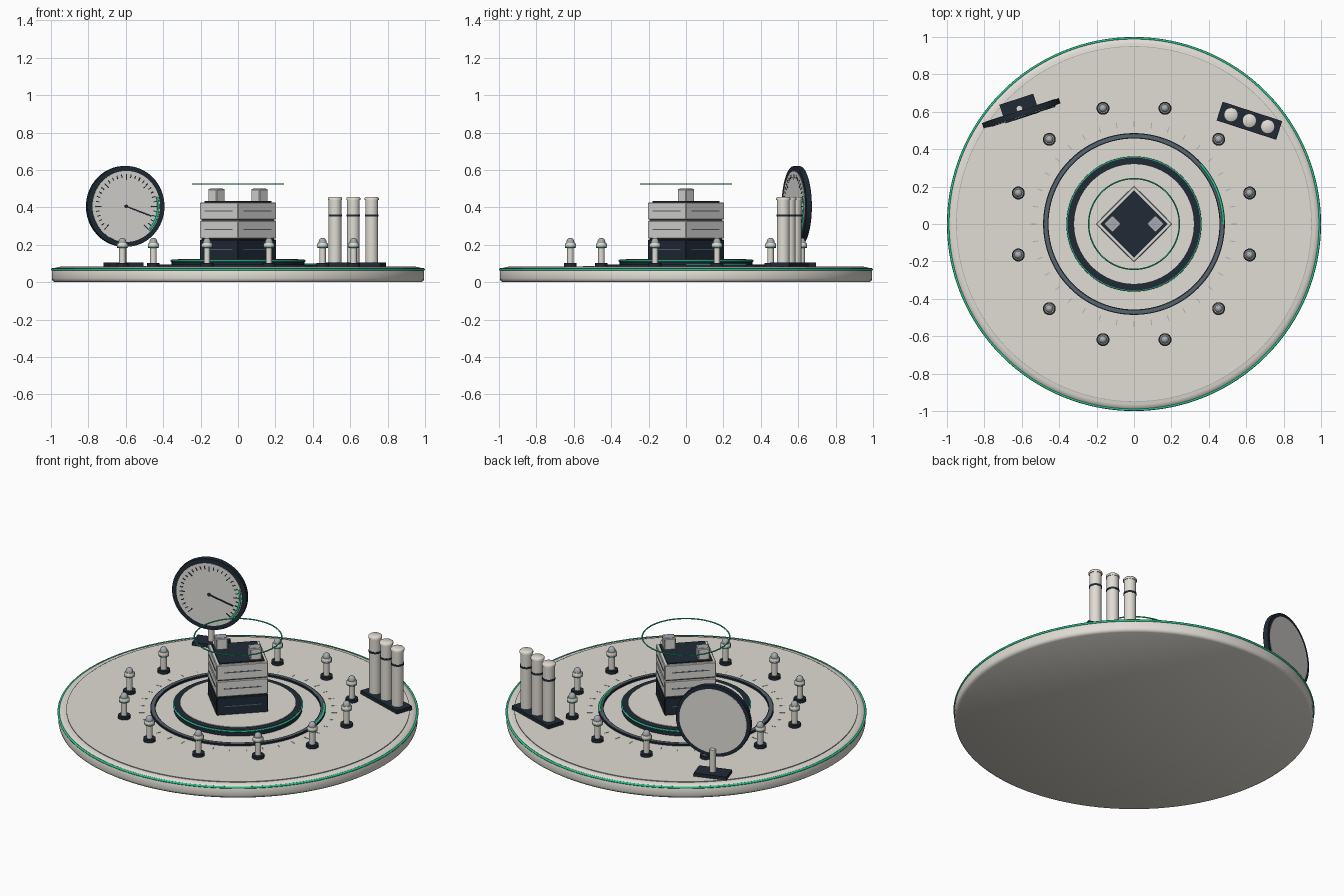
import bpy, bmesh
from math import pi, radians, cos, sin
from mathutils import Matrix, Vector

cube = bpy.data.objects.get("Cube")
if cube:
    bpy.data.objects.remove(cube, do_unlink=True)


def material(name, rgb):
    m = bpy.data.materials.new(name)
    m.use_nodes = True
    m.diffuse_color = (*rgb, 1)
    m.node_tree.nodes["Principled BSDF"].inputs["Base Color"].default_value = (*rgb, 1)
    return m


PALE = material("pale stone", (0.75, 0.72, 0.66))
COOL = material("cool white", (0.72, 0.71, 0.68))
DARK = material("dark navy", (0.014, 0.023, 0.036))
STEEL = material("steel grey", (0.38, 0.41, 0.45))
SLATE = material("slate grey", (0.10, 0.125, 0.16))
GREEN = material("signal green", (0.02, 0.58, 0.29))


def finish(name, bm, mat, matrix, smooth):
    bmesh.ops.recalc_face_normals(bm, faces=bm.faces[:])
    me = bpy.data.meshes.new(name)
    bm.to_mesh(me)
    bm.free()
    me.materials.append(mat)
    if smooth:
        me.shade_smooth()
        me.set_sharp_from_angle(angle=radians(50))
    ob = bpy.data.objects.new(name, me)
    bpy.context.collection.objects.link(ob)
    ob.matrix_world = matrix
    return ob


def lathe(name, profile, mat, matrix=Matrix(), segs=32, start=0, sweep=2 * pi):
    """Revolve an (r, z) profile about local z."""
    bm = bmesh.new()
    turn = Matrix.Rotation(start, 3, 'Z')
    vs = [bm.verts.new(turn @ Vector((r, 0, z))) for r, z in profile]
    es = [bm.edges.new(p) for p in zip(vs, vs[1:])]
    bmesh.ops.spin(bm, geom=vs + es, cent=(0, 0, 0), axis=(0, 0, 1),
                   angle=sweep, steps=segs, use_duplicate=False)
    bmesh.ops.remove_doubles(bm, verts=bm.verts[:], dist=1e-5)
    return finish(name, bm, mat, matrix, True)


def disc(name, r, z0, z1, mat, matrix=Matrix(), segs=32):
    return lathe(name, [(0, z0), (r, z0), (r, z1), (0, z1)], mat, matrix, segs)


def ring(name, r0, r1, z0, z1, mat, matrix=Matrix(), segs=96):
    loop = [(r0, z0), (r1, z0), (r1, z1), (r0, z1), (r0, z0)]
    return lathe(name, loop, mat, matrix, segs)


def tube(name, r, z, thick, mat, matrix=Matrix(), segs=96, start=0, sweep=2 * pi):
    """Round-section ring or arc."""
    loop = [(r + thick * cos(k * pi / 4), z + thick * sin(k * pi / 4)) for k in range(9)]
    return lathe(name, loop, mat, matrix, segs, start, sweep)


def boxes(name, items, mat, matrix=Matrix(), bevel=0):
    """Boxes in one mesh, each item being (placement, size)."""
    bm = bmesh.new()
    for place, size in items:
        bmesh.ops.create_cube(bm, size=1, matrix=place @ Matrix.Diagonal((*size, 1)))
    ob = finish(name, bm, mat, matrix, False)
    if bevel:
        mod = ob.modifiers.new("Bevel", 'BEVEL')
        mod.width, mod.segments = bevel, 1
    return ob


def at(x, y, z):
    return Matrix.Translation((x, y, z))


def spin_z(a):
    return Matrix.Rotation(a, 4, 'Z')


# Round base, deck and edge trim
lathe("base_slab", [(0, 0), (0.98, 0), (0.992, 0.008), (0.995, 0.02), (0.995, 0.06),
                    (0.988, 0.073), (0.965, 0.08), (0, 0.08)], PALE, segs=128)
tube("edge_trim", 0.9935, 0.068, 0.0065, GREEN, segs=128)
disc("deck", 0.948, 0.07, 0.084, PALE, segs=128)
ring("deck_seam", 0.948, 0.951, 0.07, 0.0842, STEEL, segs=128)

# Track ring with a green progress arc
ring("track_ring", 0.457, 0.486, 0.08, 0.094, DARK)
ring("track_inlay", 0.463, 0.48, 0.09, 0.0955, SLATE)
tube("track_arc", 0.478, 0.093, 0.007, GREEN, segs=24, sweep=radians(42))
boxes("deck_ticks", [(spin_z(i * pi / 18) @ at(0.535, 0, 0.084), (0.03, 0.004, 0.003))
                     for i in range(36)], STEEL)

# Central plinth
disc("plinth", 0.32, 0.08, 0.124, PALE, segs=96)
ring("plinth_rim", 0.318, 0.355, 0.08, 0.121, DARK)
tube("plinth_trim", 0.356, 0.114, 0.0055, GREEN)

# Stacked tower, turned to stand on the diagonal
TURN = spin_z(pi / 4)
SIDE = 0.29
for name, z0, z1, mat in (("tower_foot", 0.12, 0.228, DARK),
                          ("lower_storey", 0.233, 0.329, COOL),
                          ("upper_storey", 0.334, 0.426, COOL)):
    mid = (z0 + z1) / 2
    boxes(name, [(at(0, 0, mid), (SIDE, SIDE, z1 - z0))], mat, TURN, 0.004)
    slots = [(spin_z(k * pi / 2) @ at(SIDE / 2, 0, mid), (0.003, 0.21, 0.006))
             for k in range(4)]
    boxes(name + "_slots", slots, SLATE, TURN)
boxes("tower_core", [(at(0, 0, 0.27), (0.272, 0.272, 0.29))], DARK, TURN)
boxes("tower_roof", [(at(0, 0, 0.426), (0.255, 0.255, 0.014))], DARK, TURN)
for side, x in (("left", 0.115), ("right", -0.115)):
    boxes(side + "_roof_block", [(at(0, 0, 0), (0.066, 0.066, 0.068))], COOL,
          at(x, 0, 0.464) @ TURN, 0.004)
    boxes(side + "_roof_block_cap", [(at(0, 0, 0), (0.05, 0.05, 0.004))], STEEL,
          at(x, 0, 0.498) @ TURN)
tube("halo", 0.2425, 0.525, 0.0038, GREEN)

# Ring of bollards
for i in range(12):
    a = radians(15 + 30 * i)
    m = at(0.64 * cos(a), 0.64 * sin(a), 0) @ spin_z(a)
    disc("bollard_foot", 0.035, 0.08, 0.102, DARK, m, 12)
    disc("bollard_post", 0.017, 0.1, 0.185, PALE, m, 16)
    tube("bollard_band", 0.0275, 0.186, 0.0025, GREEN, m, 16)
    lathe("bollard_collar", [(0, 0.184), (0.026, 0.184), (0.03, 0.19), (0.03, 0.204),
                             (0.026, 0.21), (0, 0.21)], PALE, m, 12)
    lathe("bollard_lamp", [(0, 0.205), (0.021, 0.205), (0.021, 0.218), (0.016, 0.23),
                           (0.008, 0.236), (0, 0.237)], STEEL, m, 16)

# Dial on its stand
stand = at(-0.613, 0.617, 0) @ spin_z(radians(18))
boxes("dial_foot", [(at(0, 0, 0.093), (0.19, 0.105, 0.022))], DARK, stand)
disc("dial_post", 0.017, 0.1, 0.24, PALE, stand, 16)
dial = (at(-0.603, 0.592, 0.405) @ spin_z(radians(18))
        @ Matrix.Rotation(pi / 2, 4, 'X'))
disc("dial_case", 0.216, -0.015, 0.015, DARK, dial, 64)
disc("dial_face", 0.19, 0.01, 0.018, COOL, dial, 64)
disc("dial_back", 0.195, -0.017, -0.01, COOL, dial, 64)
marks = []
for i in range(31):
    size = 0.032 if i % 5 == 0 else 0.018
    marks.append((spin_z(radians(-45 + 9 * i)) @ at(0.172 - size / 2, 0, 0.018),
                  (size, 0.005, 0.004)))
boxes("dial_marks", marks, DARK, dial)
tube("dial_arc", 0.18, 0.018, 0.006, GREEN, dial, 24, radians(-45), radians(62))
boxes("dial_needle", [(spin_z(radians(-20)) @ at(0.07, 0, 0.021), (0.16, 0.007, 0.005))],
      DARK, dial)
disc("dial_hub", 0.009, 0.016, 0.025, DARK, dial, 16)

# Three columns on a plate
rack = at(0.617, 0.552, 0) @ spin_z(radians(-18))
boxes("column_plate", [(at(0, 0, 0.093), (0.335, 0.105, 0.024))], DARK, rack)
for k in (-1, 0, 1):
    m = rack @ at(k * 0.103, 0, 0)
    disc("column", 0.034, 0.1, 0.442, PALE, m)
    ring("column_band", 0.03, 0.0365, 0.352, 0.363, DARK, m, 32)
    lathe("column_cap", [(0, 0.438), (0.038, 0.438), (0.038, 0.45), (0.033, 0.455),
                         (0, 0.455)], PALE, m)
